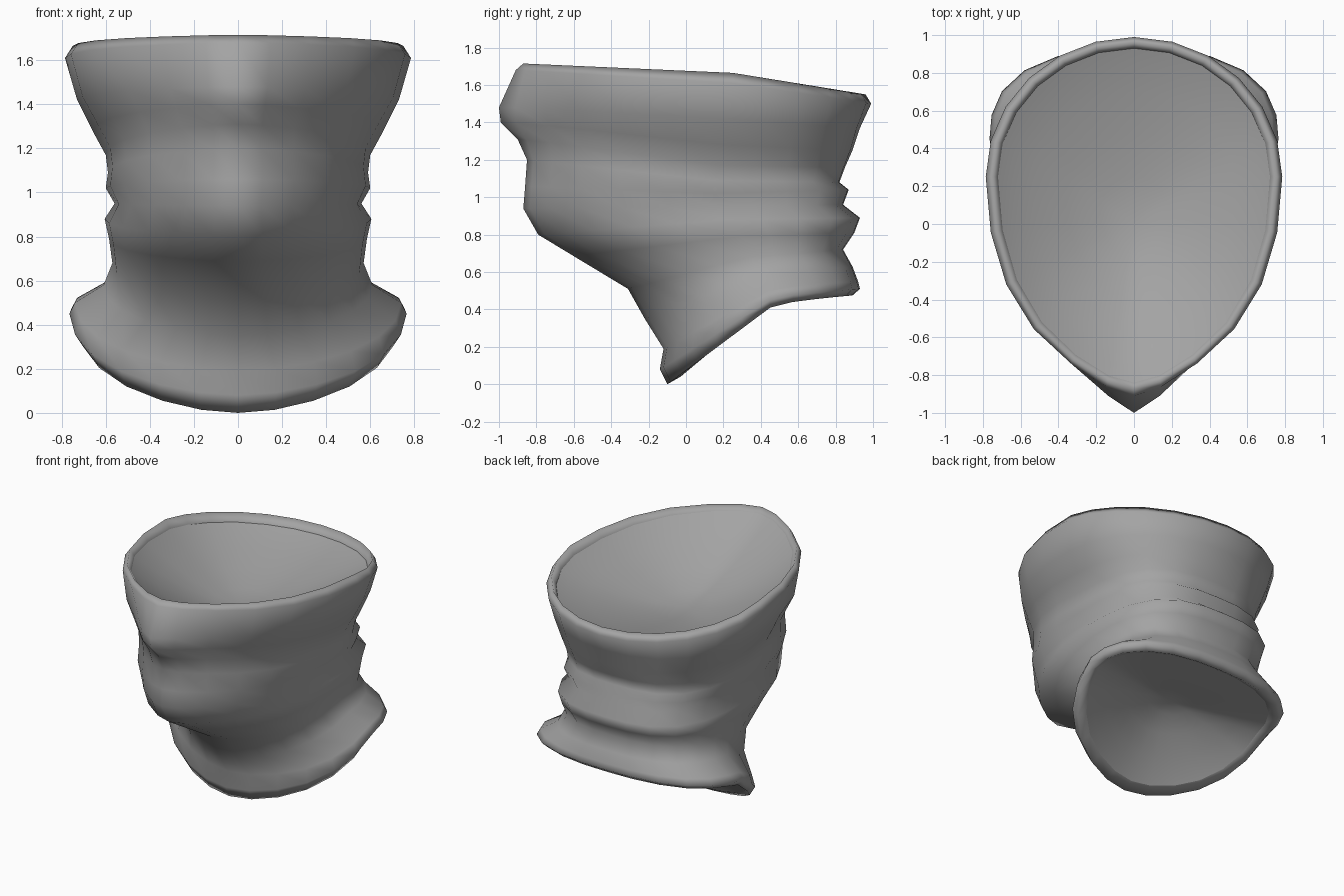
import bpy, bmesh, math

if "Cube" in bpy.data.objects:
    bpy.data.objects.remove(bpy.data.objects["Cube"])

N = 24  # sides of every loop

cloth = bpy.data.materials.new("grey cloth")
cloth.diffuse_color = (0.37, 0.37, 0.37, 1)
cloth.use_nodes = True
cloth.node_tree.nodes["Principled BSDF"].inputs["Base Color"].default_value = cloth.diffuse_color


def ring(yf, zf, yb, zb, w, zs, yc, nose=0.0, pinch=0.35, square=2.0, rise=1.0):
    """Egg-shaped loop through a front point, two side points and a back point."""
    pts = []
    for i in range(N):
        t = 2 * math.pi * i / N
        c, s = math.cos(t), math.sin(t)
        if c < 0:  # squarer back corners
            k = (abs(c) ** square + abs(s) ** square) ** (-1 / square)
            c, s = c * k, s * k
        x = w * s * (1 - pinch * max(c, 0) ** 6)
        ye, ze = (yf, zf) if c > 0 else (yb, zb)
        y = yc + (ye - yc) * abs(c)
        z = zs + (ze - zs) * abs(c) ** (1 if c > 0 else rise)
        if c > 0:
            y -= nose * math.exp(-(x / 0.17) ** 2)  # nose ridge
        pts.append((x, y, z))
    return pts


def loft(name, rings, apex=None, flip=False):
    """Skin the loops from top to bottom, optionally closing on a point."""
    bm = bmesh.new()
    loops = [[bm.verts.new(p) for p in r] for r in rings]
    for a, b in zip(loops, loops[1:]):
        for i in range(N):
            j = (i + 1) % N
            bm.faces.new((a[i], b[i], b[j], a[j]))
    if apex:
        tip = bm.verts.new(apex)
        for i in range(N):
            bm.faces.new((loops[-1][i], tip, loops[-1][(i + 1) % N]))
    if flip:
        bmesh.ops.reverse_faces(bm, faces=bm.faces[:])
    for f in bm.faces:
        f.smooth = True
    mesh = bpy.data.meshes.new(name)
    bm.to_mesh(mesh)
    bm.free()
    mesh.materials.append(cloth)
    obj = bpy.data.objects.new(name, mesh)
    bpy.context.collection.objects.link(obj)
    return obj


def bowl(rim, apex, steps):
    """Shrink a rim loop toward a point, giving a shallow hollow."""
    out = [rim]
    for s, d in steps:
        out.append([(ax + (x - ax) * s, ay + (y - ay) * s, z + (az - z) * d)
                    for (x, y, z) in rim for ax, ay, az in [apex]])
    return out


# rims where the outer cloth folds inward
top_rim = ring(-0.84, 1.68, 0.93, 1.49, 0.72, 1.60, 0.25)
hem_rim = ring(-0.03, 0.04, 0.85, 0.50, 0.68, 0.44, 0.45, pinch=0.15, square=2.3, rise=0.6)

# outer cloth: face cover, folds behind the head, chin, neck and flared collar
collar = dict(pinch=0.15, square=2.5, rise=0.6)
outer = [
    top_rim,
    ring(-0.87, 1.715, 0.96, 1.55, 0.75, 1.665, 0.25),
    ring(-0.89, 1.68, 0.99, 1.50, 0.785, 1.61, 0.25, 0.02),
    ring(-0.89, 1.48, 0.93, 1.37, 0.73, 1.42, 0.22, 0.11, square=2.2),
    ring(-0.88, 1.40, 0.89, 1.25, 0.66, 1.28, 0.20, 0.11, square=2.4),
    ring(-0.86, 1.31, 0.85, 1.16, 0.60, 1.17, 0.18, 0.04, square=2.7),
    ring(-0.85, 1.20, 0.82, 1.08, 0.59, 1.09, 0.15, square=2.9),
    ring(-0.86, 1.06, 0.87, 1.04, 0.60, 1.02, 0.15, square=2.9),
    ring(-0.87, 0.94, 0.84, 0.96, 0.56, 0.95, 0.18, square=2.9),
    ring(-0.79, 0.80, 0.93, 0.89, 0.605, 0.88, 0.22, square=2.9),
    ring(-0.60, 0.685, 0.90, 0.81, 0.585, 0.79, 0.28, square=2.8),
    ring(-0.31, 0.51, 0.84, 0.72, 0.57, 0.68, 0.34, pinch=0.2, square=2.7),
    ring(-0.22, 0.35, 0.89, 0.63, 0.61, 0.58, 0.40, pinch=0.2, square=2.6),
    ring(-0.12, 0.19, 0.92, 0.55, 0.74, 0.50, 0.44, **collar),
    ring(-0.14, 0.08, 0.93, 0.51, 0.765, 0.45, 0.45, **collar),
    ring(-0.10, 0.00, 0.89, 0.475, 0.73, 0.41, 0.45, **collar),
    hem_rim,
]
loft("neck_gaiter", outer)

# hollow seen from above
steps = [(0.92, 0.14), (0.75, 0.38), (0.50, 0.68), (0.25, 0.90)]
top_apex = (0, 0.02, 1.33)
loft("upper_lining", bowl(top_rim, top_apex, steps), top_apex, flip=True)

# hollow seen from below
hem_apex = (0, 0.36, 0.48)
loft("lower_lining", bowl(hem_rim, hem_apex, steps), hem_apex)
